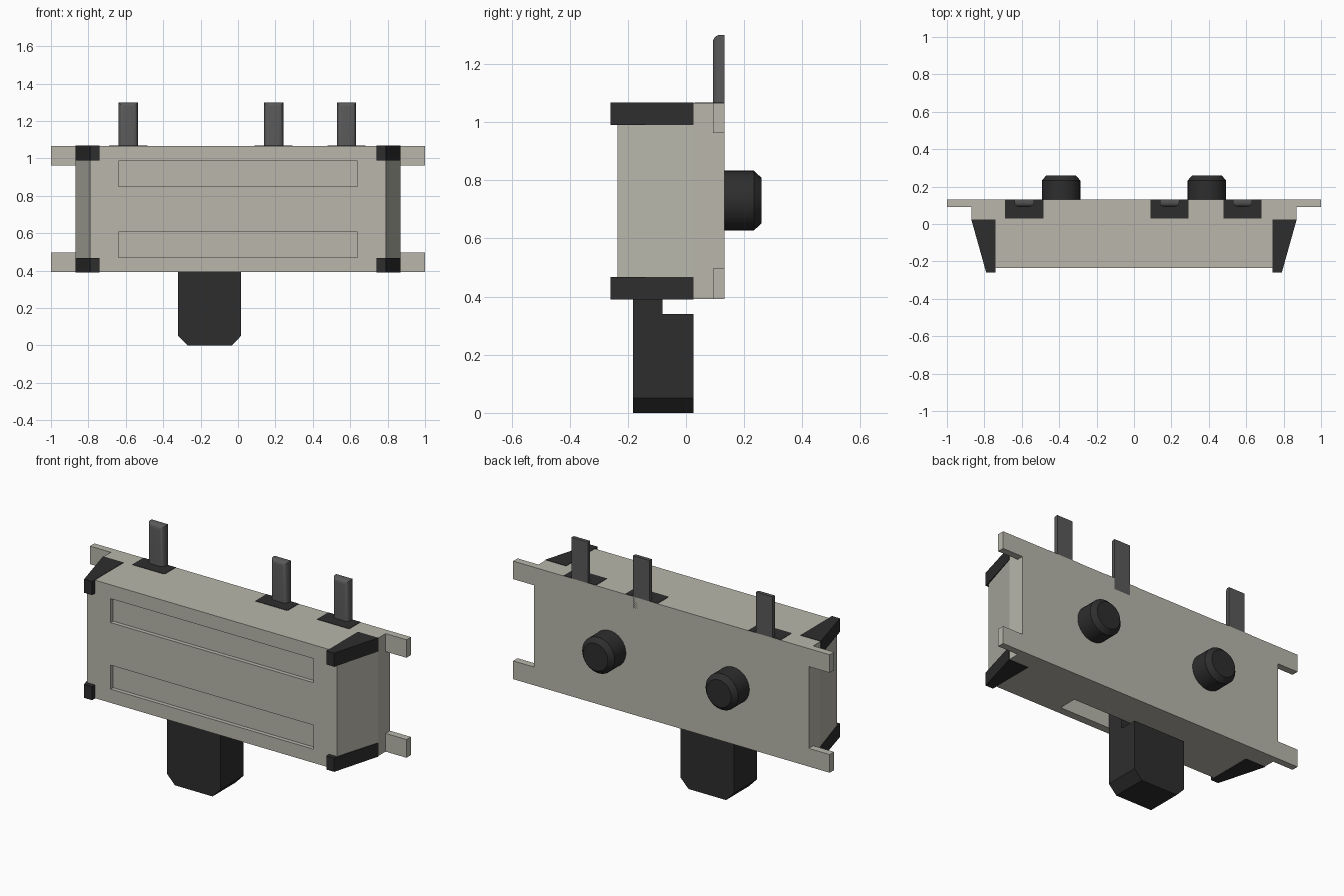
import bpy, bmesh, math
from mathutils import Matrix, Vector

if "Cube" in bpy.data.objects:
    bpy.data.objects.remove(bpy.data.objects["Cube"])


def material(name, rgb):
    m = bpy.data.materials.new(name)
    m.diffuse_color = (*rgb, 1)
    m.use_nodes = True
    m.node_tree.nodes["Principled BSDF"].inputs["Base Color"].default_value = m.diffuse_color
    return m


GREY = material("light grey metal", (0.48, 0.47, 0.41))
BLACK = material("black plastic", (0.027, 0.027, 0.027))
STEEL = material("dark steel", (0.1, 0.1, 0.1))


def finish(name, bm, mat):
    bmesh.ops.recalc_face_normals(bm, faces=bm.faces)
    me = bpy.data.meshes.new(name)
    bm.to_mesh(me)
    bm.free()
    ob = bpy.data.objects.new(name, me)
    bpy.context.collection.objects.link(ob)
    if mat:
        me.materials.append(mat)
    return ob


def extrude(name, pts, vec, mat):
    """Prism from a closed 3D outline pushed along vec."""
    bm = bmesh.new()
    f = bm.faces.new([bm.verts.new(p) for p in pts])
    r = bmesh.ops.extrude_face_region(bm, geom=[f])
    bmesh.ops.translate(bm, vec=vec, verts=[v for v in r["geom"] if isinstance(v, bmesh.types.BMVert)])
    return finish(name, bm, mat)


def box(name, x0, x1, y0, y1, z0, z1, mat):
    pts = [(x0, y0, z0), (x1, y0, z0), (x1, y1, z0), (x0, y1, z0)]
    return extrude(name, pts, (0, 0, z1 - z0), mat)


def smooth(ob, angle=35):
    bpy.ops.object.select_all(action='DESELECT')
    bpy.context.view_layer.objects.active = ob
    ob.select_set(True)
    bpy.ops.object.shade_smooth_by_angle(angle=math.radians(angle))


# Tapered housing
Z0, Z1 = 0.392, 1.066
half = [(0.79, -0.235), (0.868, 0.025), (0.868, 0.132)]
outline = half + [(-x, y) for x, y in reversed(half)]
body = extrude("housing", [(x, y, Z0) for x, y in outline], (0, 0, Z1 - Z0), GREY)

# Front grooves and the slider slot, cut from the housing
cutters = [box("groove_cutter", -0.64, 0.64, -0.3, -0.212, z, z + 0.137, GREY) for z in (0.47, 0.85)]
cutters.append(box("slot_cutter", -0.34, 0.34, -0.188, -0.078, 0.3, 0.5, GREY))
for c in cutters:
    mod = body.modifiers.new("cut", 'BOOLEAN')
    mod.operation, mod.object, mod.solver = 'DIFFERENCE', c, 'EXACT'
    bpy.context.view_layer.objects.active = body
    bpy.ops.object.modifier_apply(modifier=mod.name)
    bpy.data.objects.remove(c)

# Corner tabs and black corner clips
e = 0.002
for s, side in ((-1, "left"), (1, "right")):
    for z0, z1, level in ((Z0, 0.496, "lower"), (0.963, Z1, "upper")):
        xs = sorted((s * 0.86, s * 1.0))
        box(f"{level}_{side}_tab", *xs, 0.092, 0.132, z0, z1, GREY)
    clip = [(0.74, -0.26), (0.79, -0.26), (0.868 + e, 0.025), (0.74, 0.025)]
    for z0, z1, level in ((Z0 - e, 0.468, "lower"), (0.99, Z1 + e, "upper")):
        extrude(f"{level}_{side}_clip", [(s * x, y, z0) for x, y in clip], (0, 0, z1 - z0), BLACK)

# Terminal pins with rounded fronts, each on a black pad
for i, x in enumerate((-0.587, 0.19, 0.58), 1):
    box(f"pin_pad_{i}", x - 0.102, x + 0.102, 0.03, 0.131, 1.05, Z1 + e, BLACK)
    pin = box(f"terminal_pin_{i}", x - 0.052, x + 0.052, 0.092, 0.132, 1.0, 1.3, STEEL)
    bm = bmesh.new()
    bm.from_mesh(pin.data)
    front = [ed for ed in bm.edges if all(v.co.y < 0.1 for v in ed.verts)
             and any(v.co.z > 1.2 for v in ed.verts)]
    bmesh.ops.bevel(bm, geom=front, offset=0.026, segments=4, profile=0.5, affect='EDGES')
    bm.to_mesh(pin.data)
    bm.free()
    smooth(pin)

# Locating pegs on the back, with chamfered ends
for x, side in ((-0.39, "left"), (0.39, "right")):
    bm = bmesh.new()
    for r0, r1, y0, y1 in ((0.103, 0.103, 0.11, 0.233), (0.103, 0.078, 0.233, 0.26)):
        turn = Matrix.Translation((x, (y0 + y1) / 2, 0.73)) @ Matrix.Rotation(-math.pi / 2, 4, 'X')
        bmesh.ops.create_cone(bm, cap_ends=True, segments=32, radius1=r0, radius2=r1,
                              depth=y1 - y0, matrix=turn)
    # join the two sections into one skin
    mid = [f for f in bm.faces if len(f.verts) > 4 and abs(f.calc_center_median().y - 0.233) < 1e-4]
    bmesh.ops.delete(bm, geom=mid, context='FACES_ONLY')
    bmesh.ops.remove_doubles(bm, verts=bm.verts, dist=1e-4)
    smooth(finish(f"{side}_peg", bm, BLACK))

# Slider knob with chamfered lower corners, and its neck
knob = [(-0.32, 0.34), (-0.32, 0.052), (-0.27, 0), (-0.033, 0), (0.017, 0.052), (0.017, 0.34)]
extrude("slider_knob", [(x, -0.183, z) for x, z in knob], (0, 0.208, 0), BLACK)
box("slider_neck", -0.32, 0.017, -0.183, -0.08, 0.34, 0.49, BLACK)
